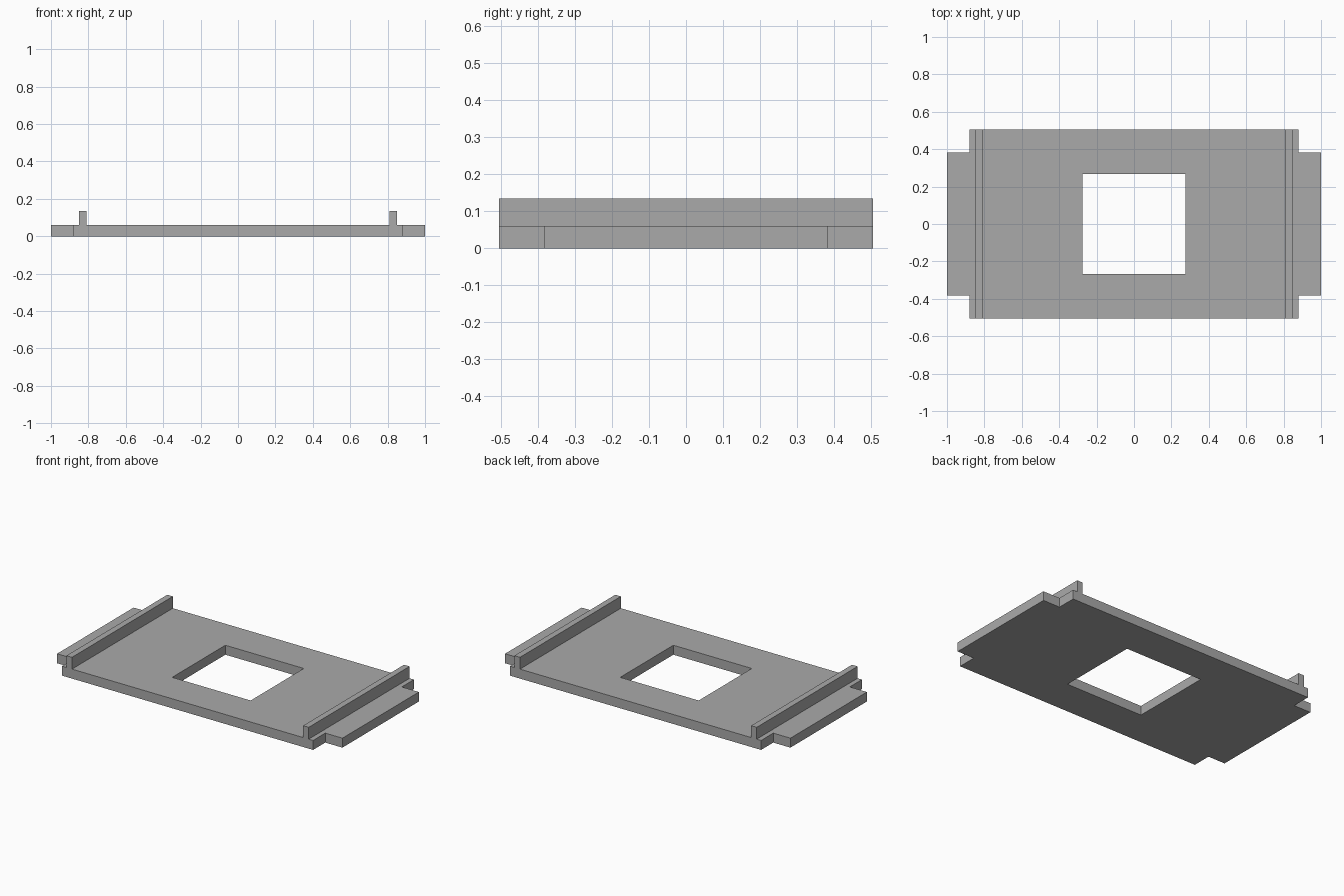
import bpy
import bmesh

cube = bpy.data.objects.get("Cube")
if cube:
    bpy.data.objects.remove(cube, do_unlink=True)

# Plain grey material
grey = bpy.data.materials.new("plain grey")
grey.use_nodes = True
colour = (0.4, 0.4, 0.4, 1.0)
grey.diffuse_color = colour
grey.node_tree.nodes["Principled BSDF"].inputs["Base Color"].default_value = colour

PLATE_H, RAIL_H = 0.06, 0.135
HOLE_X, HOLE_Y = 0.275, 0.266
RAIL_IN, RAIL_OUT = 0.81, 0.849
BODY_X, TAB_X = 0.88, 1.0
TAB_Y, BODY_Y = 0.383, 0.505


def mirrored(values):
    return [-v for v in reversed(values)] + values


def raise_faces(bm, faces, height):
    """Extrude faces straight up and return the new top faces."""
    new = bmesh.ops.extrude_face_region(bm, geom=faces)["geom"]
    verts = [g for g in new if isinstance(g, bmesh.types.BMVert)]
    bmesh.ops.translate(bm, verts=verts, vec=(0, 0, height))
    return [g for g in new if isinstance(g, bmesh.types.BMFace)]


# Plate outline: grid cells without the centre window and the four corner notches
bm = bmesh.new()
xs = mirrored([HOLE_X, RAIL_IN, RAIL_OUT, BODY_X, TAB_X])
ys = mirrored([HOLE_Y, TAB_Y, BODY_Y])
grid = [[bm.verts.new((x, y, 0)) for y in ys] for x in xs]
for i in range(len(xs) - 1):
    for j in range(len(ys) - 1):
        cx, cy = abs(xs[i] + xs[i + 1]) / 2, abs(ys[j] + ys[j + 1]) / 2
        window = cx < HOLE_X and cy < HOLE_Y
        notch = cx > BODY_X and cy > TAB_Y
        if not window and not notch:
            bm.faces.new((grid[i][j], grid[i + 1][j], grid[i + 1][j + 1], grid[i][j + 1]))
bmesh.ops.delete(bm, geom=[v for v in bm.verts if not v.link_faces], context="VERTS")

# Thicken the plate, keeping the underside closed
bottom = bm.faces[:]
copy = bmesh.ops.duplicate(bm, geom=bottom)["geom"]
top = raise_faces(bm, [g for g in copy if isinstance(g, bmesh.types.BMFace)], PLATE_H)
bmesh.ops.remove_doubles(bm, verts=bm.verts[:], dist=0.0001)

# Two upright rails across the full depth of the plate
top = [f for f in top if f.is_valid]
rails = [f for f in top if RAIL_IN < abs(f.calc_center_median().x) < RAIL_OUT]
raise_faces(bm, rails, RAIL_H - PLATE_H)

# Merge the flat cells into clean faces
bmesh.ops.recalc_face_normals(bm, faces=bm.faces[:])
bmesh.ops.dissolve_limit(bm, angle_limit=0.01, verts=bm.verts[:], edges=bm.edges[:])

mesh = bpy.data.meshes.new("base_plate_with_rails")
bm.to_mesh(mesh)
bm.free()
mesh.materials.append(grey)
plate = bpy.data.objects.new("base_plate_with_rails", mesh)
bpy.context.collection.objects.link(plate)
